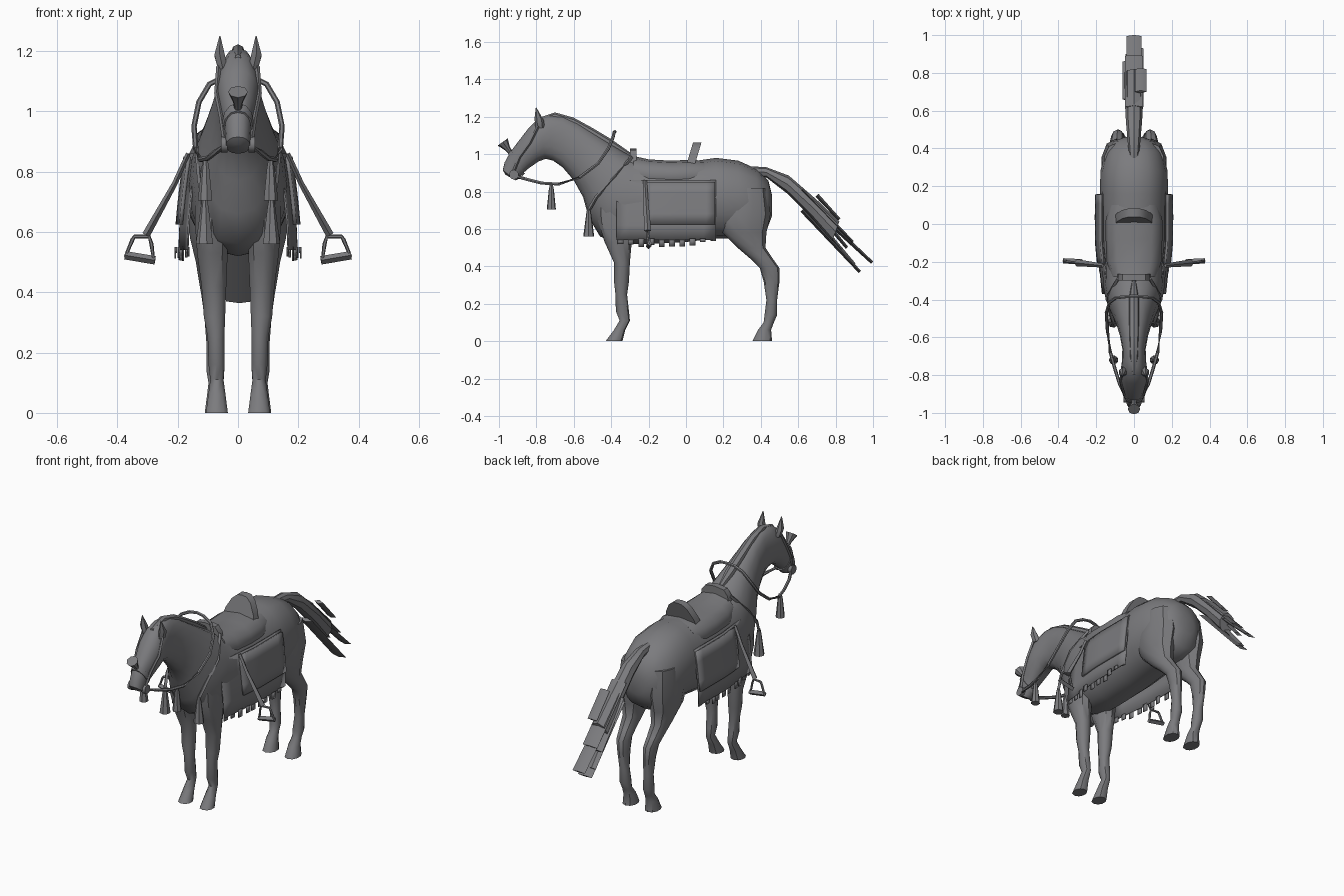
import bpy, bmesh, math, random
from mathutils import Vector

random.seed(4)
grey = bpy.data.materials.new("slate_grey")
grey.diffuse_color = (0.2, 0.2, 0.21, 1)


def make(name, verts, faces, mirror=False, thick=0):
    bm = bmesh.new()
    vs = [bm.verts.new(v) for v in verts]
    for f in faces:
        bm.faces.new([vs[i] for i in f])
    bmesh.ops.recalc_face_normals(bm, faces=bm.faces)
    me = bpy.data.meshes.new(name)
    bm.to_mesh(me)
    bm.free()
    me.materials.append(grey)
    ob = bpy.data.objects.new(name, me)
    bpy.context.collection.objects.link(ob)
    if thick:
        m = ob.modifiers.new("thickness", 'SOLIDIFY')
        m.thickness, m.offset = thick, 0
    if mirror:
        m = ob.modifiers.new("mirror", 'MIRROR')
        m.use_mirror_merge = False
    return ob


def loft(name, rings, mirror=False, closed=False):
    n, k = len(rings[0]), len(rings)
    verts = [v for r in rings for v in r]
    faces = []
    for i in range(k if closed else k - 1):
        a, b = i * n, (i + 1) % k * n
        faces += [(a + j, a + (j + 1) % n, b + (j + 1) % n, b + j) for j in range(n)]
    if not closed:
        faces += [tuple(range(n)), tuple(range((k - 1) * n, k * n))]
    return make(name, verts, faces, mirror)


def oval(a, b, hw, x=0, n=12, power=1.0):
    """Ring spanning two (y, z) points, with a half width along x."""
    pts = []
    for j in range(n):
        t = math.tau * j / n
        s, c = math.sin(t), (1 + math.cos(t)) / 2
        pts.append(Vector((x + hw * math.copysign(abs(s) ** power, s),
                           b[0] + (a[0] - b[0]) * c, b[1] + (a[1] - b[1]) * c)))
    return pts


def tube(name, path, radii, n=6, mirror=False, closed=False, flat=1.0):
    pts = [Vector(p) for p in path]
    if not isinstance(radii, (list, tuple)):
        radii = [radii] * len(pts)
    rings, k = [], len(pts)
    for i, p in enumerate(pts):
        if closed:
            d = pts[(i + 1) % k] - pts[i - 1]
        else:
            d = pts[min(i + 1, k - 1)] - pts[max(i - 1, 0)]
        d.normalize()
        ref = Vector((0, 1, 0)) if abs(d.y) < 0.9 else Vector((0, 0, 1))
        u = d.cross(ref).normalized()
        w = d.cross(u)
        rings.append([p + radii[i] * (u * math.cos(math.tau * j / n) * flat
                                      + w * math.sin(math.tau * j / n)) for j in range(n)])
    return loft(name, rings, mirror, closed)


# Trunk, neck and head: top y,z / bottom y,z / half width
trunk = [(.46, .78, .46, .67, .05), (.44, .86, .43, .59, .115), (.38, .92, .37, .55, .155),
         (.28, .965, .28, .55, .178), (.16, .98, .16, .55, .18), (0, .957, 0, .53, .175),
         (-.2, .965, -.2, .52, .17), (-.29, .99, -.36, .52, .163), (-.34, 1.02, -.46, .56, .15),
         (-.41, 1.065, -.52, .66, .122), (-.5, 1.12, -.55, .77, .095), (-.58, 1.17, -.6, .86, .075),
         (-.66, 1.205, -.66, .93, .062), (-.73, 1.21, -.71, .965, .063), (-.79, 1.19, -.75, .975, .07),
         (-.845, 1.135, -.79, .96, .072), (-.895, 1.07, -.84, .925, .058),
         (-.94, 1.01, -.875, .895, .045), (-.97, .955, -.89, .87, .042),
         (-.98, .915, -.91, .86, .04), (-.965, .89, -.93, .87, .02)]
loft("body", [oval((a, b), (c, d), w, n=16, power=.85) for a, b, c, d, w in trunk])

# Mane along the crest
mane = [(-.8, 1.19, 1.16, .01), (-.7, 1.223, 1.16, .024), (-.6, 1.195, 1.12, .028),
        (-.5, 1.14, 1.06, .03), (-.4, 1.08, 1.0, .03), (-.3, 1.01, .95, .012)]
loft("mane", [oval((y, a), (y, b), w, n=8) for y, a, b, w in mane])

# Legs: front y, back y, z, x centre, half width
front = [(-.48, -.27, .8, .085, .055), (-.47, -.28, .64, .088, .058), (-.435, -.29, .53, .085, .053),
         (-.385, -.3, .42, .08, .043), (-.385, -.305, .32, .078, .037), (-.377, -.315, .25, .073, .029),
         (-.375, -.305, .16, .071, .028), (-.355, -.3, .11, .07, .023), (-.385, -.325, .06, .07, .03),
         (-.43, -.34, 0, .07, .038)]
hind = [(.22, .43, .82, .09, .07), (.17, .452, .68, .095, .08), (.195, .43, .58, .095, .067),
        (.275, .425, .5, .092, .05), (.345, .465, .44, .09, .042), (.395, .5, .39, .087, .036),
        (.415, .5, .32, .083, .03), (.43, .487, .22, .078, .027), (.42, .487, .14, .075, .031),
        (.415, .47, .1, .073, .026), (.385, .455, .06, .072, .032), (.355, .46, 0, .072, .04)]
for name, rows in (("front_leg", front), ("hind_leg", hind)):
    loft(name, [oval((a, z), (b, z), w, x, n=10, power=.9) for a, b, z, x, w in rows], True)

# Ears
loft("ear", [oval((-.805, 1.14), (-.755, 1.14), .018, .05, 6), oval((-.81, 1.19), (-.76, 1.18), .02, .061, 6),
             oval((-.803, 1.25), (-.8, 1.25), .002, .06, 6)], True)

# Tail with ragged flat locks
tail = [(.35, .935, .36, .88, .025), (.43, .93, .43, .875, .033), (.55, .885, .54, .79, .043),
        (.7, .755, .66, .67, .05), (.82, .64, .78, .53, .05)]
loft("tail", [oval((a, b), (c, d), w, n=8) for a, b, c, d, w in tail])
locks = [(.62, .81, .89, .53, 0, .047), (.62, .70, .93, .37, .005, .045), (.66, .74, .86, .50, -.03, .03),
         (.7, .78, .82, .65, .035, .03), (.78, .62, .995, .42, 0, .04), (.72, .62, .9, .41, -.02, .025)]
for i, (y0, z0, y1, z1, x, w) in enumerate(locks):
    loft("tail_lock_%d" % i, [oval((y0 + .008, z0 + .008), (y0 - .008, z0 - .008), w, x, 4),
                              oval((y1 + .006, z1 + .006), (y1 - .006, z1 - .006), w, x, 4)])


# Saddle cloth hanging on each side
def side_x(y, z):
    front_taper = max(0, min(1, (-.1 - y) / .27))
    return .207 - .03 * max(0, (z - .55) / .3) ** 1.5 - .028 * front_taper


def sheet(name, y0, y1, z0, z1, out, thick, ny=8, nz=4):
    verts, faces = [], []
    for i in range(ny + 1):
        for j in range(nz + 1):
            y, z = y0 + (y1 - y0) * i / ny, z0 + (z1 - z0) * j / nz
            verts.append((side_x(y, z) + out, y, z))
            if i < ny and j < nz:
                a = i * (nz + 1) + j
                faces.append((a, a + 1, a + nz + 2, a + nz + 1))
    return make(name, verts, faces, True, thick)


sheet("saddle_cloth", -.37, .16, .54, .86, -.012, .006)
sheet("saddle_flap", -.22, .155, .625, .85, -.002, .012)
for i in range(10):
    y = -.365 + i * .055
    drop = .497 + random.uniform(-.006, .012) + .03 * abs(i - 4) / 5
    sheet("fringe_%d" % i, y, y + .03, drop, .55, -.006 + random.uniform(-.012, .008), .005, 1, 1)


# Saddle seat, cantle and pommel
def arch(name, half, y0, y1, lean):
    outline = [(x, z) for x, z in half] + [(-x, z) for x, z in reversed(half) if x > 0]
    z0 = half[0][1]
    loft(name, [[Vector((x, y + lean * (z - z0), z)) for x, z in outline] for y in (y0, y1)])


loft("saddle_seat", [oval((y, t), (y, .8), w, n=12, power=.7) for y, t, w in
                     ((-.28, .99, .12), (-.2, .972, .145), (-.08, .965, .15), (.02, .97, .15), (.1, .965, .13))])
arch("cantle", [(.105, .92), (.09, .98), (.06, 1.035), (.03, 1.06), (0, 1.063)], -.005, .04, .3)
arch("pommel", [(.09, .93), (.085, .99), (.06, 1.022), (0, 1.03)], -.3, -.265, 0)

# Stirrup straps and stirrups
tube("stirrup_strap", [(.165, -.22, .86), (.21, -.215, .76), (.305, -.205, .59)], [.011, .013, .019],
     n=4, mirror=True, flat=.7)
tube("stirrup", [(.295, -.205, .585), (.343, -.2, .585), (.35, -.2, .575), (.372, -.195, .522),
                 (.325, -.2, .515), (.28, -.2, .507), (.287, -.205, .56)], .007, mirror=True, closed=True)
tube("stirrup_tread", [(.275, -.2, .506), (.375, -.195, .523)], .014, n=4, mirror=True)

# Reins looping from the bit over the neck
half = [(.04, -.92, .885), (.075, -.85, .865), (.1, -.77, .845), (.125, -.68, .84), (.14, -.57, .875),
        (.146, -.47, .95), (.13, -.415, 1.03), (.095, -.39, 1.09), (.045, -.385, 1.115)]
tube("reins", half + [(0, -.38, 1.12)] + [(-x, y, z) for x, y, z in reversed(half)], .009)

# Bridle: bit rings, cheek straps, noseband
tube("bit_ring", [(.035, -.92, .89), (.056, -.92, .89)], .026, n=10, mirror=True)
tube("cheek_strap", [(.044, -.925, .9), (.056, -.89, .985), (.071, -.835, 1.06), (.064, -.79, 1.15)],
     .008, n=4, mirror=True)
loft("noseband", [oval((-.938, 1.028), (-.862, .895), .053, n=12), oval((-.952, 1.003), (-.877, .883), .05, n=12)])

# Plume on the nose, and hanging tassels
tube("plume", [(0, -.935, 1.005), (0, -.955, 1.03), (0, -.98, 1.065)], [.012, .016, .033], n=8)
for name, x, y, top, bottom, r in (("rein_tassel", .108, -.72, .84, .705, .025),
                                   ("chest_tassel", .11, -.52, .71, .56, .03)):
    tube(name, [(x, y, top), (x, y, top - .03), (x, y, bottom)], [.008, .014, r], n=7, mirror=True)
tube("chest_strap", [(.085, -.29, .985), (.135, -.38, .88), (.125, -.48, .77), (.11, -.52, .7)],
     .01, n=4, mirror=True)

# Smooth shading with crisp edges
for ob in bpy.context.scene.objects:
    ob.select_set(True)
    bpy.context.view_layer.objects.active = ob
bpy.ops.object.shade_smooth_by_angle(angle=math.radians(40))
